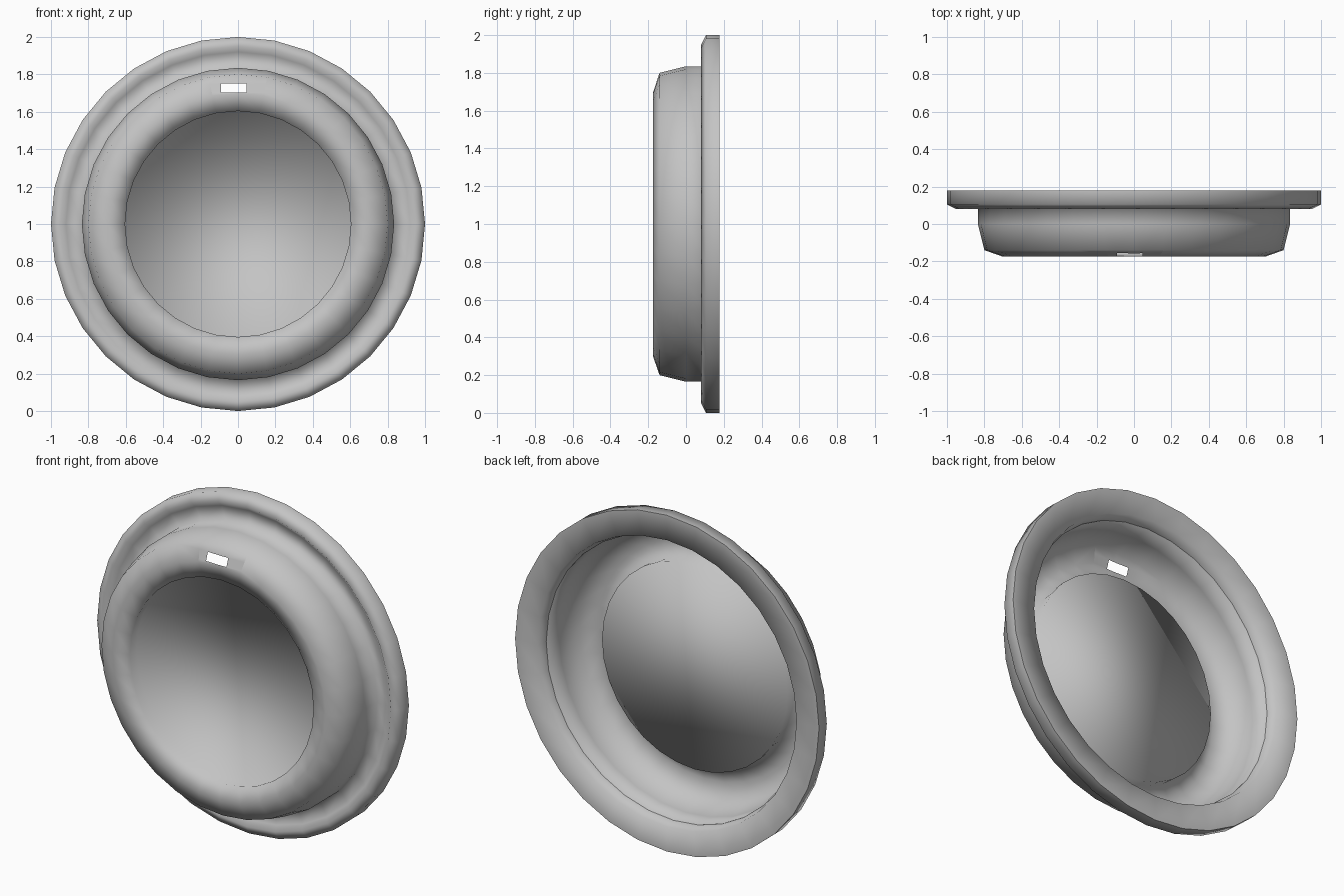
import bpy, bmesh
from math import sin, cos, tau, hypot
from mathutils import Vector

SIDES = 32

cube = bpy.data.objects.get("Cube")
if cube:
    bpy.data.objects.remove(cube)

grey = bpy.data.materials.new("plain grey")
grey.use_nodes = True
colour = (0.55, 0.55, 0.55, 1)
grey.diffuse_color = colour
grey.node_tree.nodes["Principled BSDF"].inputs["Base Color"].default_value = colour

# (radius, y) outline: recessed disc, overhanging lip, cup wall, grooved flange, back
disc_edge = [(0.61, -0.082)]
cup = [(0.604, -0.153), (0.70, -0.175), (0.80, -0.14), (0.835, 0.0), (0.835, 0.115)]
flange_front = [(0.92, 0.105), (0.95, 0.08), (1.0, 0.105)]
flange_back = [(1.0, 0.178), (0.852, 0.178), (0.837, 0.118)]
profile = disc_edge + cup + flange_front + flange_back

# Turn the outline around the front-to-back axis
bm = bmesh.new()
rings = []
for r, y in profile:
    rings.append([bm.verts.new((r * sin(tau * i / SIDES), y,
                                1 + r * cos(tau * i / SIDES)))
                  for i in range(SIDES)])
for a, b in zip(rings, rings[1:]):
    for i in range(SIDES):
        j = (i + 1) % SIDES
        bm.faces.new((a[i], a[j], b[j], b[i]))

# Flat recessed disc, facing forward
disc = bm.faces.new(rings[0][::-1])
bm.normal_update()
if disc.normal.y > 0:
    bmesh.ops.reverse_faces(bm, faces=bm.faces[:])

# Crisp rim at the back of the flange
rim = rings[-3]
for a, b in zip(rim, rim[1:] + rim[:1]):
    bm.edges.get((a, b)).smooth = False


# Slot cut through the top of the front ring
def near_slot(f):
    c = f.calc_center_median()
    return c.y < -0.14 and c.z > 1.69 and abs(c.x) < 0.14 and hypot(c.x, c.z - 1) < 0.79


for point, normal in (((-0.09, 0, 0), (1, 0, 0)), ((0.045, 0, 0), (1, 0, 0)),
                      ((0, 0, 1.702), (0, 0, 1)), ((0, 0, 1.75), (0, 0, 1))):
    faces = [f for f in bm.faces if near_slot(f)]
    geom = set(faces)
    for f in faces:
        geom.update(f.edges, f.verts)
    bmesh.ops.bisect_plane(bm, geom=list(geom), plane_co=Vector(point),
                           plane_no=Vector(normal), dist=0.0005)
slot = [f for f in bm.faces if near_slot(f)
        and -0.09 < f.calc_center_median().x < 0.045
        and 1.70 < f.calc_center_median().z < 1.75]
bmesh.ops.delete(bm, geom=slot, context='FACES')

for f in bm.faces:
    f.smooth = True
mesh = bpy.data.meshes.new("flanged_cup")
bm.to_mesh(mesh)
bm.free()
mesh.materials.append(grey)
bpy.context.collection.objects.link(bpy.data.objects.new("flanged_cup", mesh))
